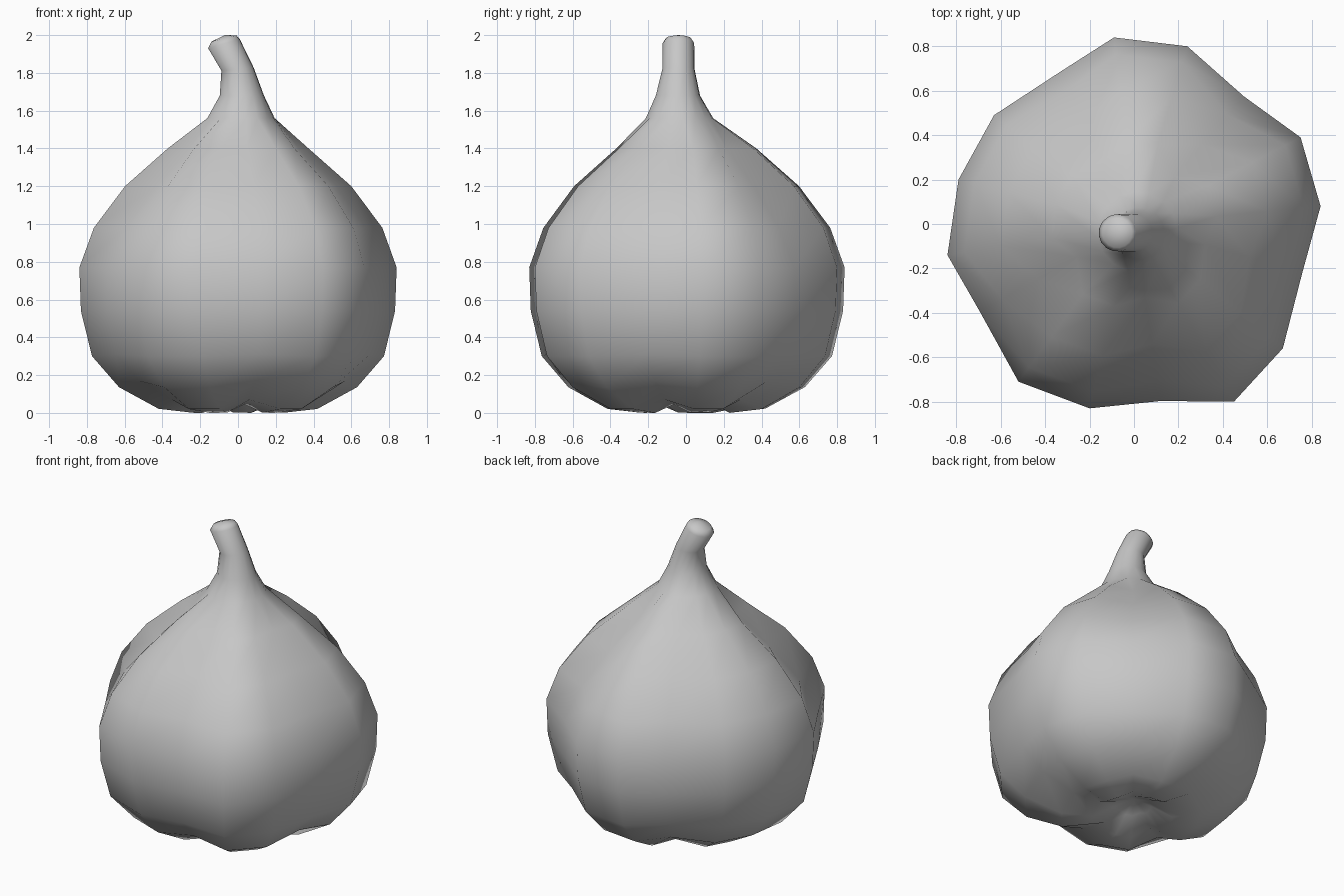
import bpy, bmesh, math
from mathutils import Vector

cube = bpy.data.objects.get("Cube")
if cube:
    bpy.data.objects.remove(cube)

# One matte colour for the whole bulb
skin = bpy.data.materials.new("papery_grey")
skin.use_nodes = True
colour = (0.57, 0.57, 0.57, 1)
skin.diffuse_color = colour
skin.node_tree.nodes["Principled BSDF"].inputs["Base Color"].default_value = colour

# Uneven widest outline of the bulb, counter-clockwise
outline = [(.84, .08), (.75, .39), (.5, .58), (.24, .8), (-.09, .84), (-.33, .69),
           (-.63, .49), (-.79, .2), (-.84, -.14), (-.7, -.4), (-.52, -.71),
           (-.2, -.83), (.12, -.8), (.45, -.8), (.67, -.56), (.76, -.22)]
# Bulb rings from the root dimple up to the shoulder:
# scale, height, inward groove depth, upward notch height
bulb = [(.13, .07, 0, .01), (.29, 0, 0, .045), (.5, .02, 0, .05), (.75, .135, 0, .035),
        (.92, .3, 0, .01), (.99, .54, 0, 0), (1, .77, .01, 0), (.91, .98, .07, 0),
        (.715, 1.2, .14, 0), (.445, 1.4, .17, 0)]
# Stem rings: centre x, y, z, radius, tilt toward the cut end
stem = [(.015, -.035, 1.56, .18, 0), (.02, -.043, 1.68, .118, 0),
        (-.003, -.04, 1.82, .086, .1), (-.075, -.04, 1.955, .084, .3),
        (-.075, -.04, 1.982, .067, .25)]
# Creases between cloves: angle in degrees, strength near the neck
creases = {49: 1, 115: .4, 210: 1, 278: .4, 344: .3}


def crease(angle):
    """Closeness to a crease, 0 to 1, and that crease's strength."""
    gap, place = min((abs((angle - p + 180) % 360 - 180), p) for p in creases)
    return math.exp(-(gap / 11) ** 2), creases[place]


bm = bmesh.new()
rings = []
for scale, z, groove, notch in bulb:
    ring = []
    for x, y in outline:
        near, strength = crease(math.degrees(math.atan2(y, x)))
        s = scale * (1 - groove * near * strength)
        ring.append(bm.verts.new((x * s, y * s, z + notch * near)))
    rings.append(ring)

for cx, cy, z, r, tilt in stem:
    ring = []
    for x, y in outline:
        d = Vector((x, y)).normalized() * r
        ring.append(bm.verts.new((cx + d.x, cy + d.y, z + d.x * tilt)))
    rings.append(ring)

# Skin the rings, then close the root and the cut end
for low, high in zip(rings, rings[1:]):
    for i in range(len(low)):
        j = (i + 1) % len(low)
        bm.faces.new((low[i], low[j], high[j], high[i]))
root = bm.verts.new((0, 0, .12))
tip = bm.verts.new((-.07, -.04, 2))
for ring, centre in ((rings[0], root), (rings[-1], tip)):
    for i in range(len(ring)):
        bm.faces.new((ring[i], ring[(i + 1) % len(ring)], centre))
bmesh.ops.recalc_face_normals(bm, faces=bm.faces)

mesh = bpy.data.meshes.new("garlic_bulb")
bm.to_mesh(mesh)
bm.free()
mesh.materials.append(skin)
garlic = bpy.data.objects.new("garlic_bulb", mesh)
bpy.context.collection.objects.link(garlic)
bpy.context.view_layer.objects.active = garlic
garlic.select_set(True)
bpy.ops.object.shade_smooth()
